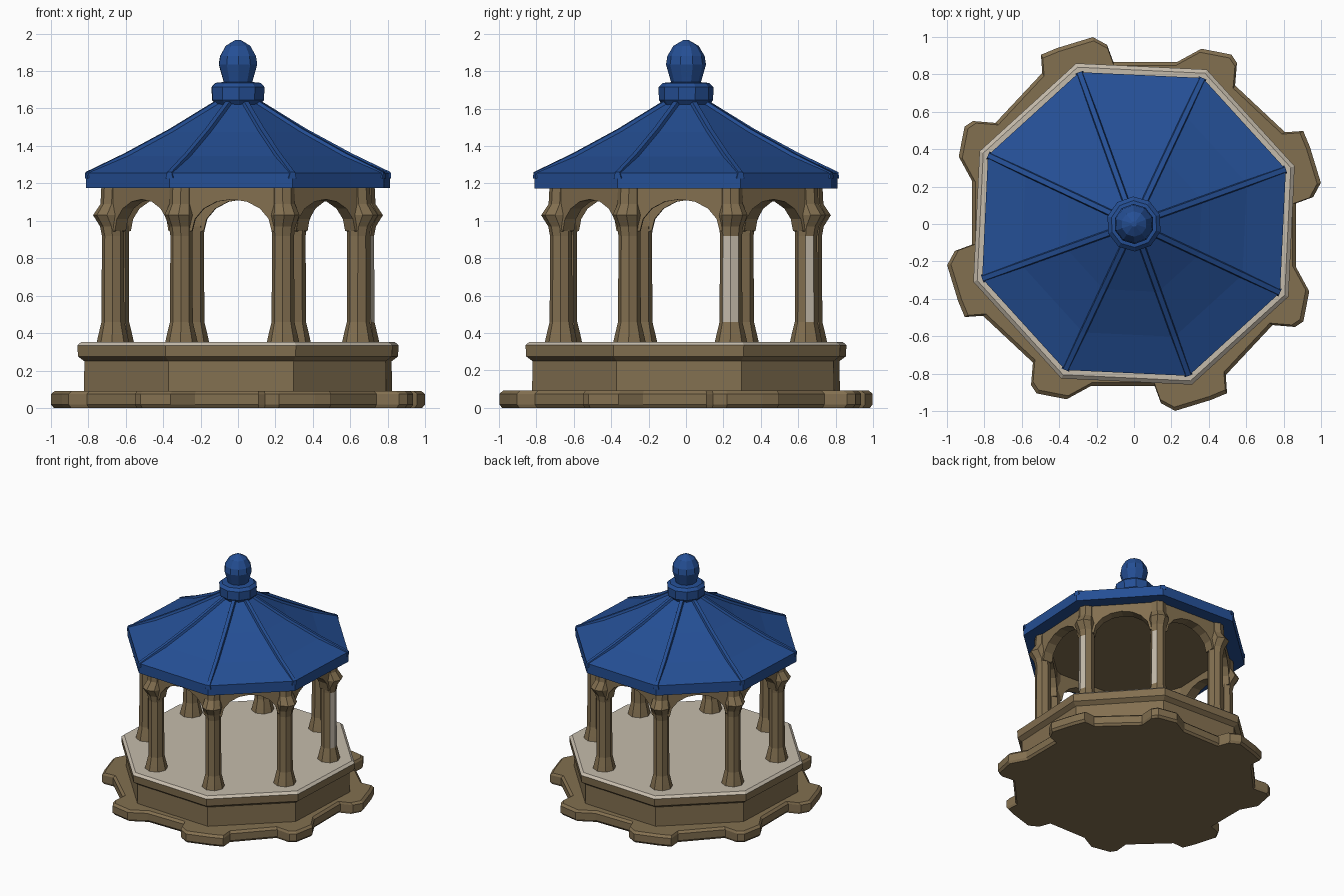
import bpy, bmesh, math
from mathutils import Vector, Matrix

if "Cube" in bpy.data.objects:
    bpy.data.objects.remove(bpy.data.objects["Cube"])

A = math.radians(19.8)      # heading of the first corner
STEP = math.pi / 4


def mat(name, rgb):
    m = bpy.data.materials.new(name)
    m.diffuse_color = (*rgb, 1)
    m.use_nodes = True
    m.node_tree.nodes["Principled BSDF"].inputs["Base Color"].default_value = m.diffuse_color
    return m


STONE = mat("brown stone", (0.225, 0.16, 0.08))
PALE = mat("pale stone", (0.56, 0.50, 0.41))
BLUE = mat("blue roof", (0.018, 0.078, 0.30))


def finish(name, bm, *mats):
    bmesh.ops.recalc_face_normals(bm, faces=bm.faces)
    me = bpy.data.meshes.new(name)
    bm.to_mesh(me)
    bm.free()
    for m in mats:
        me.materials.append(m)
    ob = bpy.data.objects.new(name, me)
    bpy.context.collection.objects.link(ob)
    return ob


def skin(bm, loops):
    """Join closed point loops into a capped solid."""
    rows = [[bm.verts.new(p) for p in loop] for loop in loops]
    n = len(rows[0])
    for a, b in zip(rows, rows[1:]):
        for i in range(n):
            j = (i + 1) % n
            bm.faces.new((a[i], a[j], b[j], b[i]))
    bm.faces.new(rows[0][::-1])
    bm.faces.new(rows[-1])


def ring(r, z, c=(0, 0), rot=A, n=8):
    return [(c[0] + r * math.cos(rot + i * math.tau / n),
             c[1] + r * math.sin(rot + i * math.tau / n), z) for i in range(n)]


# Scalloped plinth: one quarter outline turned four times
quarter = [(0.74, -0.54), (0.86, -0.55), (0.905, -0.52), (0.936, -0.36),
           (0.887, -0.27), (0.865, -0.23), (0.865, 0.11), (0.957, 0.144),
           (0.998, 0.22), (0.94, 0.41), (0.904, 0.497), (0.807, 0.49)]
outline = []
for k in range(4):
    c, s = round(math.cos(k * math.pi / 2)), round(math.sin(k * math.pi / 2))
    outline += [(x * c - y * s, x * s + y * c) for x, y in quarter]
bm = bmesh.new()
skin(bm, [[(x * f, y * f, z) for x, y in outline]
          for f, z in ((0.985, 0), (1, 0.018), (1, 0.075), (0.98, 0.092))])
finish("scalloped_plinth", bm, STONE)

# Octagonal platform with a projecting rim and pale floor
bm = bmesh.new()
skin(bm, [ring(r, z) for r, z in ((0.875, 0.06), (0.872, 0.25), (0.908, 0.275),
                                  (0.912, 0.335), (0.89, 0.353))])
ob = finish("platform", bm, STONE, PALE)
for p in ob.data.polygons:
    p.material_index = int(p.center.z > 0.34)

# Eight columns with flared feet and outward-leaning capitals
profile = [(0, 0.088, 0.345), (0, 0.078, 0.39), (0, 0.061, 0.46), (0, 0.059, 0.92),
           (0.005, 0.064, 0.97), (0.03, 0.078, 1.03), (0.005, 0.062, 1.09), (0, 0.062, 1.18)]
for k in range(8):
    a = A + k * STEP
    bm = bmesh.new()
    skin(bm, [ring(r, z, ((0.71 + d) * math.cos(a), (0.71 + d) * math.sin(a)), A + STEP / 2)
              for d, r, z in profile])
    ob = finish(f"column_{k + 1}", bm, STONE, PALE)
    # worn pale strips on the two right-hand columns
    if k < 2:
        for p in ob.data.polygons:
            if 0.6 < p.center.z < 0.8 and p.normal.x > (0.88, 0.92)[k]:
                p.material_index = 1

# Arched panels between the columns
arch = [(-0.27, 1.18), (-0.27, 0.94)]
for i in range(9):
    t = math.pi * (1 - i / 8)
    arch.append((0.213 * math.cos(t), 0.945 + 0.17 * math.sin(t)))
arch += [(0.27, 0.94), (0.27, 1.18)]
apothem = 0.71 * math.cos(STEP / 2)
for k in range(8):
    rot = Matrix.Rotation(A + (k + 0.5) * STEP, 4, 'Z')
    bm = bmesh.new()
    skin(bm, [[rot @ Vector((apothem + d, x, z)) for x, z in arch] for d in (-0.04, 0.04)])
    finish(f"arch_{k + 1}", bm, STONE)

# Ceiling
bm = bmesh.new()
skin(bm, [ring(0.70, 1.166), ring(0.70, 1.178)])
finish("ceiling", bm, STONE)

# Roof with a straight fascia and slightly swept slopes
hip = [(0.862, 1.256), (0.64, 1.357), (0.385, 1.487), (0.12, 1.64)]
bm = bmesh.new()
skin(bm, [ring(0.862, 1.174)] + [ring(r, z - 0.012 * (i > 0)) for i, (r, z) in enumerate(hip)])
finish("roof", bm, BLUE)

# Ribs along the roof hips
for k in range(8):
    rot = Matrix.Rotation(A + k * STEP, 4, 'Z')
    bm = bmesh.new()
    skin(bm, [[rot @ Vector((r, y, z + dz)) for y, dz in
               ((-0.022, -0.03), (-0.013, 0.004), (0.013, 0.004), (0.022, -0.03))]
              for r, z in hip])
    finish(f"roof_rib_{k + 1}", bm, BLUE)

# Collar and bulb finial
bm = bmesh.new()
skin(bm, [ring(r, z, n=10) for r, z in ((0.115, 1.61), (0.145, 1.645), (0.147, 1.715),
                                        (0.125, 1.737), (0.07, 1.742))])
finish("roof_collar", bm, BLUE)
bm = bmesh.new()
skin(bm, [ring(r, z, n=10) for r, z in ((0.078, 1.735), (0.088, 1.77), (0.107, 1.835),
                                        (0.100, 1.88), (0.068, 1.935), (0.015, 1.966))])
finish("finial", bm, BLUE)
